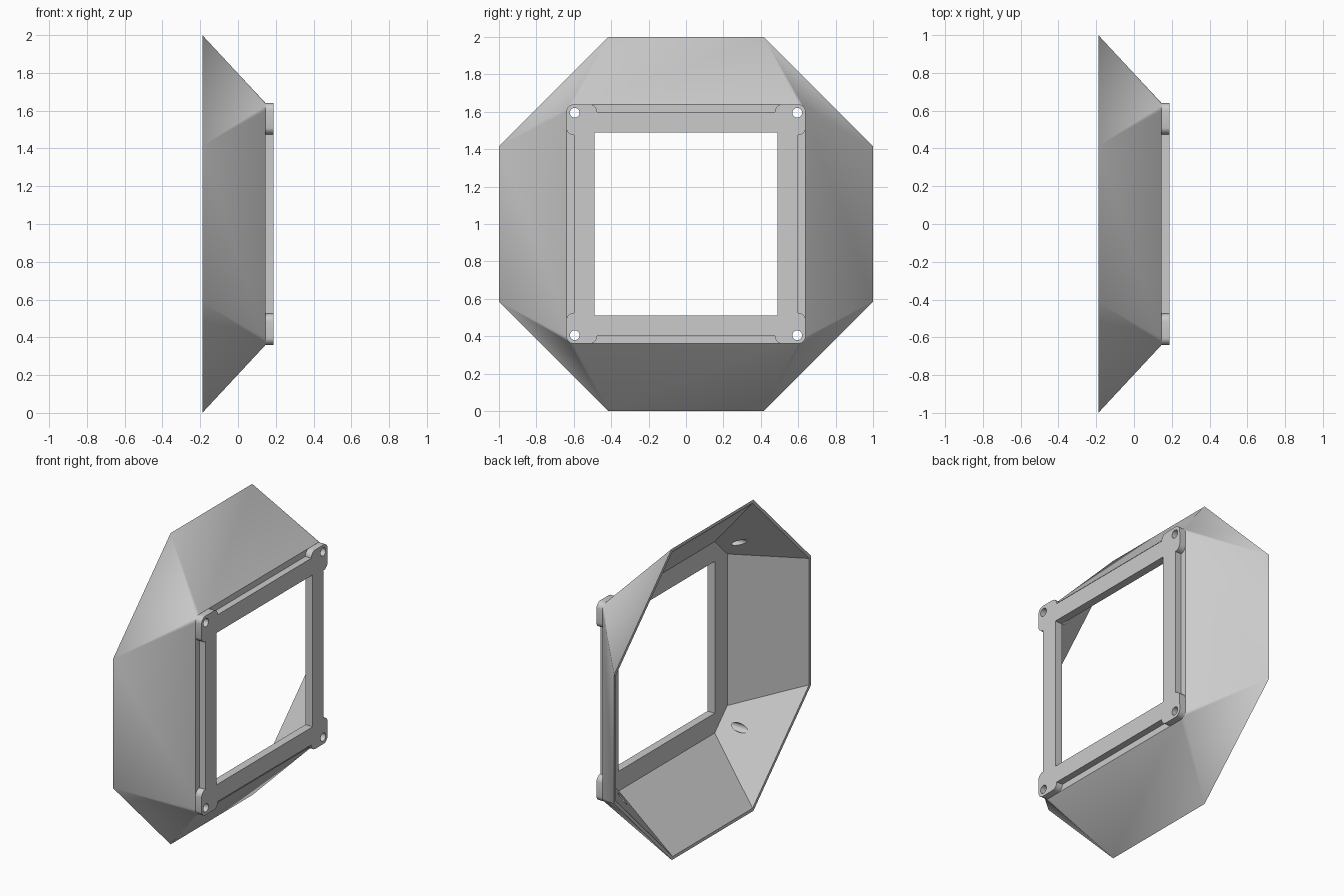
import bpy, bmesh, math
from mathutils import Vector

if "Cube" in bpy.data.objects:
    bpy.data.objects.remove(bpy.data.objects["Cube"])

BACK, SHOULDER, FRONT = -0.189, 0.146, 0.189   # depths along x
LEDGE = 0.137                                  # inner face of the flange

grey = bpy.data.materials.new("grey plastic")
grey.diffuse_color = (0.6, 0.6, 0.6, 1)
grey.use_nodes = True
grey.node_tree.nodes["Principled BSDF"].inputs["Base Color"].default_value = grey.diffuse_color


def arc(cx, cy, r, a0, a1, n):
    return [(cx + r * math.cos(math.radians(a0 + (a1 - a0) * i / n)),
             cy + r * math.sin(math.radians(a0 + (a1 - a0) * i / n))) for i in range(n + 1)]


def four(points):
    """Repeat a corner outline round the four corners."""
    out = []
    for c, s in ((1, 0), (0, 1), (-1, 0), (0, -1)):
        out += [(c * y - s * z, s * y + c * z) for y, z in points]
    return out


def make(name, bm):
    bmesh.ops.recalc_face_normals(bm, faces=bm.faces)
    me = bpy.data.meshes.new(name)
    bm.to_mesh(me)
    bm.free()
    me.materials.append(grey)
    ob = bpy.data.objects.new(name, me)
    bpy.context.collection.objects.link(ob)
    return ob


def hull(name, x0, ring0, x1, ring1):
    """Solid that joins two outlines at different depths."""
    bm = bmesh.new()
    for x, ring in ((x0, ring0), (x1, ring1)):
        for y, z in ring:
            bm.verts.new((x, y, z + 1))
    bmesh.ops.convex_hull(bm, input=bm.verts)
    bmesh.ops.dissolve_limit(bm, angle_limit=0.002, verts=bm.verts, edges=bm.edges)
    return make(name, bm)


def prism(name, ring, x0, x1):
    bm = bmesh.new()
    face = bm.faces.new([bm.verts.new((x0, y, z + 1)) for y, z in ring])
    new = bmesh.ops.extrude_face_region(bm, geom=[face])["geom"]
    bmesh.ops.translate(bm, vec=Vector((x1 - x0, 0, 0)),
                        verts=[v for v in new if isinstance(v, bmesh.types.BMVert)])
    return make(name, bm)


def combine(target, tool, operation):
    mod = target.modifiers.new(operation, 'BOOLEAN')
    mod.object, mod.operation, mod.solver = tool, operation, 'EXACT'
    bpy.context.view_layer.objects.active = target
    bpy.ops.object.modifier_apply(modifier=mod.name)
    bpy.data.objects.remove(tool)


def octagon(r):
    s = r * math.tan(math.pi / 8)
    return four([(r, s), (s, r)])


# flared shell: octagonal mouth narrowing to a rounded square
funnel = hull("funnel_frame", BACK, octagon(1.0), SHOULDER,
              four(arc(0.6, 0.6, 0.04, 0, 90, 12)))

# raised flange with rounded corner tabs
tab = (arc(0.6, 0.515, 0.04, -90, 0, 8) + arc(0.6, 0.6, 0.04, 0, 90, 12)[1:]
       + arc(0.515, 0.6, 0.04, 90, 180, 8)[1:])
combine(funnel, prism("flange", four(tab), 0.10, FRONT), 'UNION')

# hollow inside: octagonal mouth to a chamfered square ledge, run on past the mouth
ledge = four([(0.615, 0.487), (0.487, 0.615)])
t = (LEDGE - BACK + 0.05) / (LEDGE - BACK)
mouth = [(a + (c - a) * t, b + (d - b) * t) for (a, b), (c, d) in zip(ledge, octagon(0.98))]
combine(funnel, hull("cavity", BACK - 0.05, mouth, LEDGE, ledge), 'DIFFERENCE')

# square window and the four screw holes
combine(funnel, prism("window", four([(0.488, 0.488)]), 0.05, 0.3), 'DIFFERENCE')
for y in (-0.595, 0.595):
    for z in (-0.595, 0.595):
        combine(funnel, prism("screw_hole", arc(y, z, 0.026, 0, 345, 23), -0.3, 0.3), 'DIFFERENCE')

# smooth only the rounded parts
bpy.ops.object.select_all(action='DESELECT')
funnel.select_set(True)
bpy.context.view_layer.objects.active = funnel
bpy.ops.object.shade_smooth_by_angle(angle=math.radians(20))
